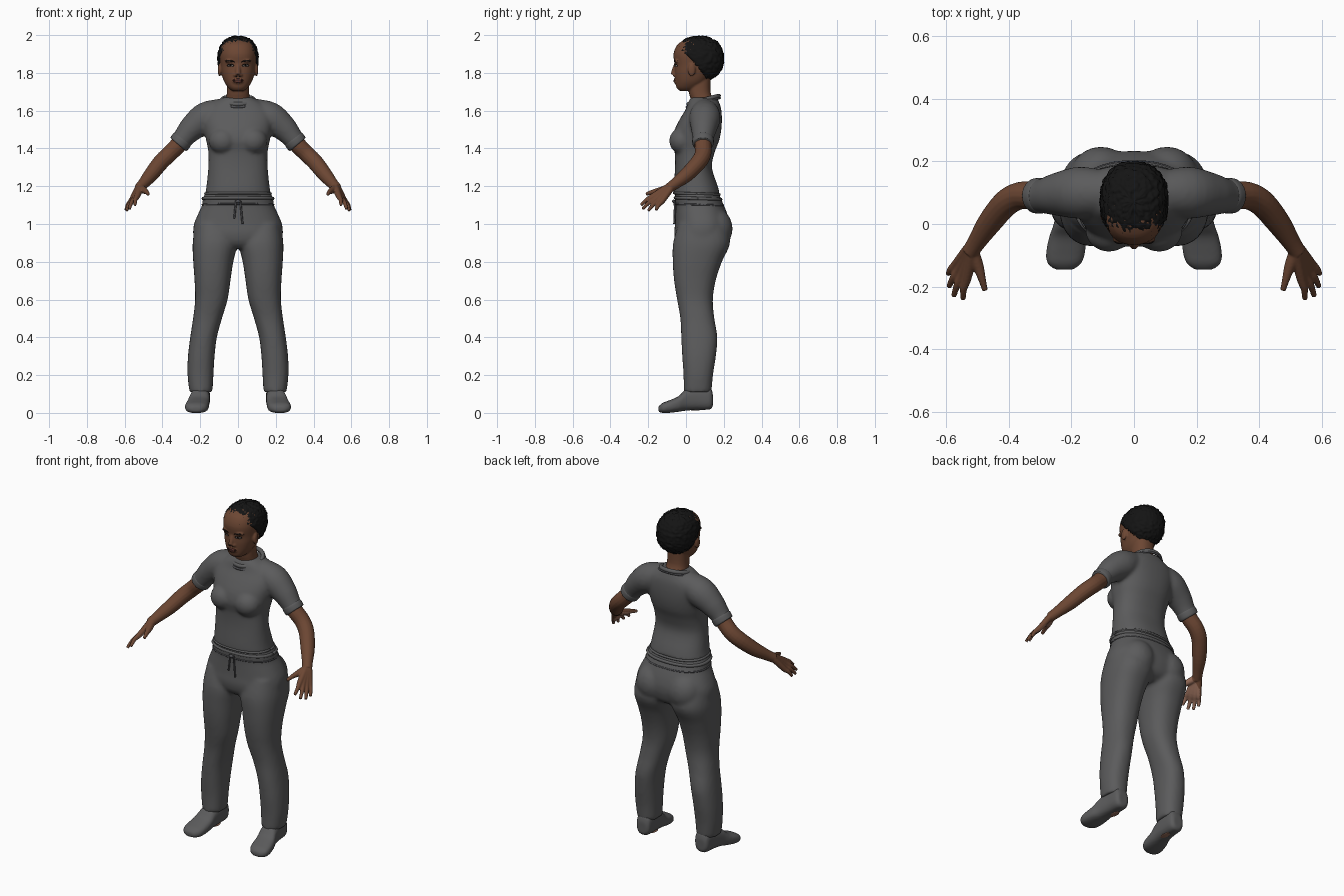
import bpy, bmesh, math
from mathutils import Vector, Matrix, noise
from mathutils.bvhtree import BVHTree

cube = bpy.data.objects.get("Cube")
if cube:
    bpy.data.objects.remove(cube)


def material(name, *rgb):
    m = bpy.data.materials.new(name)
    m.use_nodes = True
    m.diffuse_color = (*rgb, 1)
    m.node_tree.nodes["Principled BSDF"].inputs["Base Color"].default_value = (*rgb, 1)
    return m


CLOTH = material("grey cloth", .105, .105, .107)
TRIM = material("cloth trim", .075, .075, .082)
SKIN = material("brown skin", .15, .062, .033)
PALM = material("palm skin", .3, .15, .1)
HAIR = material("black hair", .007, .007, .007)
LIP = material("lips", .11, .035, .026)
WHITE = material("eye white", .4, .36, .33)
DARK = material("brow and iris", .012, .008, .007)


def power(angle, e):
    c, s = math.cos(angle), math.sin(angle)
    return math.copysign(abs(c) ** e, c), math.copysign(abs(s) ** e, s)


def spline(rows, steps):
    """Smooth curve through rows of numbers."""
    rows = [Vector(r) for r in rows]
    last, out = len(rows) - 1, []
    for i in range(last):
        p, q, r, s = (rows[min(max(j, 0), last)] for j in range(i - 1, i + 3))
        for k in range(steps):
            t = k / steps
            out.append(q + ((r - p) * t + (p * 2 - q * 5 + r * 4 - s) * t ** 2
                            + (q * 3 - p - r * 3 + s) * t ** 3) / 2)
    return out + [rows[last]]


def bridge(bm, rings):
    loops = [[bm.verts.new(p) for p in ring] for ring in rings]
    n = len(loops[0])
    for a, b in zip(loops, loops[1:]):
        for i in range(n):
            bm.faces.new((a[i], a[(i + 1) % n], b[(i + 1) % n], b[i]))
    bm.faces.new(loops[0])
    bm.faces.new(loops[-1])


def loft(bm, rows, side=1, along_y=False, e=.86, n=40):
    """Rows: position, then low and high limits of the two cross axes."""
    rings = []
    for t, a0, a1, b0, b1 in spline(rows, 4):
        ring = []
        for i in range(n):
            c, s = power(math.tau * i / n, e)
            a, b = (a0 + a1 + (a1 - a0) * c) / 2, (b0 + b1 + (b1 - b0) * s) / 2
            ring.append((side * a, t, b) if along_y else (side * a, b, t))
        rings.append(ring)
    bridge(bm, rings)


def body_loft(bm, rows):
    loft(bm, [(z, -w, w, y0, y1) for z, w, y0, y1 in rows])


def tube(bm, rows, side=1, steps=4, n=16):
    """Rows: x, y, z, radius."""
    pts = spline(rows, steps)
    rings, turn, old = [], None, None
    for i, p in enumerate(pts):
        d = (pts[min(i + 1, len(pts) - 1)] - pts[max(i - 1, 0)]).xyz.normalized()
        turn = old.rotation_difference(d) @ turn if old else d.to_track_quat('Z', 'Y')
        old = d
        ring = []
        for k in range(n):
            c, s = power(math.tau * k / n, 1)
            v = p.xyz + turn @ Vector((c, s, 0)) * p.w
            ring.append((side * v.x, v.y, v.z))
        rings.append(ring)
    bridge(bm, rings)


def ball(bm, centre, size):
    m = Matrix.Translation(centre) @ Matrix.Diagonal((*size, 1))
    bmesh.ops.create_uvsphere(bm, u_segments=24, v_segments=16, radius=1, matrix=m)


def finish(bm, name, mats, voxel=0, smooth=4):
    """Make the object; a voxel size fuses overlapping volumes into one skin."""
    bmesh.ops.recalc_face_normals(bm, faces=bm.faces)
    mesh = bpy.data.meshes.new(name)
    bm.to_mesh(mesh)
    bm.free()
    ob = bpy.data.objects.new(name, mesh)
    bpy.context.collection.objects.link(ob)
    if voxel:
        mod = ob.modifiers.new("fuse", 'REMESH')
        mod.mode, mod.voxel_size = 'VOXEL', voxel
        mod = ob.modifiers.new("soften", 'SMOOTH')
        mod.factor, mod.iterations = .5, smooth
        graph = bpy.context.evaluated_depsgraph_get()
        baked = bpy.data.meshes.new_from_object(ob.evaluated_get(graph))
        ob.modifiers.clear()
        ob.data = baked
    ob.data.materials.clear()
    for m in mats:
        ob.data.materials.append(m)
    ob.data.shade_smooth()
    return ob


def surface(ob):
    return BVHTree.FromPolygons([v.co for v in ob.data.vertices],
                                [p.vertices[:] for p in ob.data.polygons])


def front_y(tree, x, z):
    hit = tree.ray_cast(Vector((x, -1, z)), Vector((0, 1, 0)))[0]
    return hit.y if hit else 0


# Trousers: pelvis, buttocks and legs fused
bm = bmesh.new()
body_loft(bm, [(1.17, .172, -.058, .172), (1.13, .187, -.058, .187), (1.1, .19, -.055, .2),
               (1.05, .213, -.056, .22), (1, .233, -.058, .232), (.95, .238, -.062, .23),
               (.9, .225, -.05, .21), (.87, .16, -.02, .16)])
for s in (1, -1):
    ball(bm, (s * .105, .15, .975), (.1, .097, .11))
    loft(bm, [(1, .02, .225, -.04, .21), (.9, .004, .24, -.068, .233), (.8, .025, .237, -.07, .19),
              (.7, .04, .23, -.063, .157), (.6, .055, .227, -.047, .142), (.5, .085, .238, -.03, .15),
              (.4, .112, .253, -.025, .166), (.3, .124, .265, -.02, .158),
              (.2, .13, .267, -.013, .143), (.11, .135, .257, -.012, .135)], s)
trousers = finish(bm, "trousers", [CLOTH], .011)

# Shirt: torso, bust and sleeves fused
bm = bmesh.new()
body_loft(bm, [(1.155, .175, -.066, .18), (1.2, .167, -.065, .168), (1.3, .157, -.058, .137),
               (1.38, .157, -.06, .152), (1.44, .168, -.072, .175), (1.5, .18, -.06, .187),
               (1.56, .188, -.03, .19), (1.61, .17, 0, .186), (1.645, .125, .012, .175),
               (1.67, .08, .025, .165)])
for s in (1, -1):
    ball(bm, (s * .08, -.02, 1.44), (.075, .069, .07))
    tube(bm, [(.06, .1, 1.605, .063), (.165, .1, 1.565, .083), (.24, .095, 1.51, .07),
              (.285, .09, 1.46, .057), (.312, .09, 1.425, .053)], s, n=24)
shirt = finish(bm, "shirt", [CLOTH], .01)


def band(name, centre, rx, ry, tilt, thick, mat, e=.86):
    bm = bmesh.new()
    rows = []
    for i in range(49):
        c, s = power(math.tau * i / 48, e)
        rows.append((centre[0] + rx * c, centre[1] + ry * s, centre[2] + tilt * s, thick))
    tube(bm, rows, steps=1, n=8)
    finish(bm, name, [mat])


band("collar", (0, .093, 1.656), .084, .08, .022, .012, CLOTH, 1)
band("collar_seam", (0, .091, 1.643), .097, .088, .024, .006, TRIM, 1)
band("shirt_hem", (0, .057, 1.16), .172, .12, -.004, .007, CLOTH)
band("waistband_top", (0, .064, 1.135), .184, .12, -.004, .009, CLOTH)
band("waistband_seam", (0, .072, 1.102), .188, .126, -.004, .005, TRIM)

# Sleeve cuffs
bm = bmesh.new()
for s in (1, -1):
    tube(bm, [(.292, .09, 1.452, .054), (.298, .09, 1.444, .057), (.312, .09, 1.425, .056),
              (.316, .09, 1.42, .05)], s, n=24)
finish(bm, "sleeve_cuffs", [CLOTH])

# Drawstring and fly seam
tree = surface(trousers)
bm = bmesh.new()
for x, end in ((-.01, 1.03), (.012, 1.0)):
    zs = [1.125 + (end - 1.125) * i / 6 for i in range(7)]
    tube(bm, [(x * (1 + i / 6), front_y(tree, x, z) - .005, z, .005) for i, z in enumerate(zs)], n=8)
ball(bm, (0, front_y(tree, 0, 1.12) - .008, 1.12), (.014, .009, .009))
finish(bm, "drawstring", [TRIM])

# Arms and hands
bm = bmesh.new()
for s in (1, -1):
    tube(bm, [(.25, .095, 1.5, .046), (.315, .09, 1.42, .045), (.365, .09, 1.37, .044),
              (.41, .065, 1.325, .043), (.46, .005, 1.262, .039), (.5, -.055, 1.215, .03),
              (.523, -.09, 1.19, .027)], s)
    tube(bm, [(.515, -.09, 1.19, .022), (.497, -.135, 1.178, .018), (.485, -.175, 1.17, .0125),
              (.475, -.212, 1.158, .009)], s)
    tips = [(.545, -.24, 1.1), (.575, -.23, 1.08), (.59, -.2, 1.07), (.593, -.16, 1.073)]
    for i, tip in enumerate(tips):
        wrist = Vector((.517, -.1, 1.192)).lerp(Vector((.529, -.082, 1.187)), i / 3)
        knuckle = Vector((.534, -.175, 1.147)).lerp(Vector((.565, -.126, 1.122)), i / 3)
        middle = knuckle.lerp(Vector(tip), .5) + Vector((.004, 0, .005))
        tube(bm, [(*wrist, .019), (*knuckle, .0155), (*middle, .0115), (*tip, .0085)], s)
arms = finish(bm, "arms_and_hands", [SKIN, PALM], .004, 3)
for f in arms.data.polygons:
    n = f.normal
    inward = -.71 * math.copysign(n.x, n.x * f.center.x) + .14 * n.y - .69 * n.z
    f.material_index = int(f.center.y < -.095 and inward > .55)

# Head, neck, nose and ears
bm = bmesh.new()
body_loft(bm, [(1.705, .03, -.035, .03), (1.722, .052, -.05, .07), (1.755, .074, -.056, .11),
               (1.8, .088, -.06, .14), (1.84, .094, -.06, .16), (1.9, .098, -.066, .17),
               (1.95, .085, -.045, .16), (1.98, .05, 0, .12)])
body_loft(bm, [(1.6, .085, .02, .16), (1.655, .065, .025, .145), (1.7, .059, .015, .13),
               (1.78, .059, .012, .13)])
tube(bm, [(0, -.05, 1.85, .011), (0, -.062, 1.815, .013), (0, -.067, 1.79, .015)])
ball(bm, (0, -.054, 1.757), (.03, .01, .016))
for s in (1, -1):
    ball(bm, (s * .014, -.059, 1.788), (.011, .011, .009))
    ball(bm, (s * .04, -.048, 1.862), (.03, .016, .01))
    ball(bm, (s * .098, .03, 1.815), (.009, .02, .034))
head = finish(bm, "head", [SKIN], .005, 3)
tree = surface(head)


def face_plate(name, mat, x, z, w, h, bend=0, slope=0, lift=.002):
    """Thin oval laid on the front of the face."""
    bm = bmesh.new()
    rings = []
    for f in (1, .6, .1):
        ring = []
        for i in range(20):
            c, s = power(math.tau * i / 20, 1)
            px, pz = x + w * f * c, z + h * f * s + slope * f * c - bend * (f * c) ** 2
            ring.append((px, front_y(tree, px, pz) - lift, pz))
        rings.append(ring)
    bridge(bm, rings)
    finish(bm, name, [mat])


for s, side in ((1, "left"), (-1, "right")):
    face_plate(side + "_eyebrow", DARK, s * .043, 1.864, .026, .0045, .004, s * .003)
    face_plate(side + "_eyelid", DARK, s * .04, 1.84, .019, .0075, .002)
    face_plate(side + "_eye", WHITE, s * .04, 1.839, .016, .0048, .001, lift=.003)
    face_plate(side + "_iris", DARK, s * .04, 1.839, .0058, .0052, lift=.004)
    face_plate(side + "_nostril", DARK, s * .009, 1.781, .004, .002)
face_plate("upper_lip", LIP, 0, 1.764, .03, .0055, .003)
face_plate("lower_lip", LIP, 0, 1.753, .025, .0065, -.003)
face_plate("mouth_line", DARK, 0, 1.759, .027, .0013, lift=.003)

# Curly hair, tucked into the head below the hairline
bm = bmesh.new()
bmesh.ops.create_uvsphere(bm, u_segments=96, v_segments=64, radius=1)
for v in bm.verts:
    p = Vector([math.copysign(abs(c) ** .88, c) for c in v.co])
    p = Vector((p.x * .108, .07 + p.y * .13, 1.876 + p.z * .118))
    back = min(max((p.y + .015) / .07, 0), 1)
    line = 1.91 - .075 * back - .09 * min(max((p.y - .06) / .06, 0), 1)
    core = Vector((0, .06, 1.87))
    if p.z < line:
        p = core + (p - core) * .7
    else:
        p += v.co * (.007 * noise.noise(p * 75) + .004 * noise.noise(p * 160))
    v.co = p
finish(bm, "hair", [HAIR])

# Shoes with a worn patch under each sole
bm = bmesh.new()
for s in (1, -1):
    loft(bm, [(.142, .168, .222, .035, .1), (.125, .15, .238, .018, .14), (.06, .148, .245, .016, .14),
              (0, .15, .256, .012, .125), (-.04, .152, .27, .006, .088), (-.09, .156, .28, 0, .066),
              (-.125, .168, .276, 0, .052), (-.146, .195, .25, .006, .034)], s, True, .75)
finish(bm, "shoes", [CLOTH], .007, 3)
bm = bmesh.new()
for s in (1, -1):
    ball(bm, (s * .18, .05, .017), (.018, .035, .004))
finish(bm, "sole_patches", [PALM])
